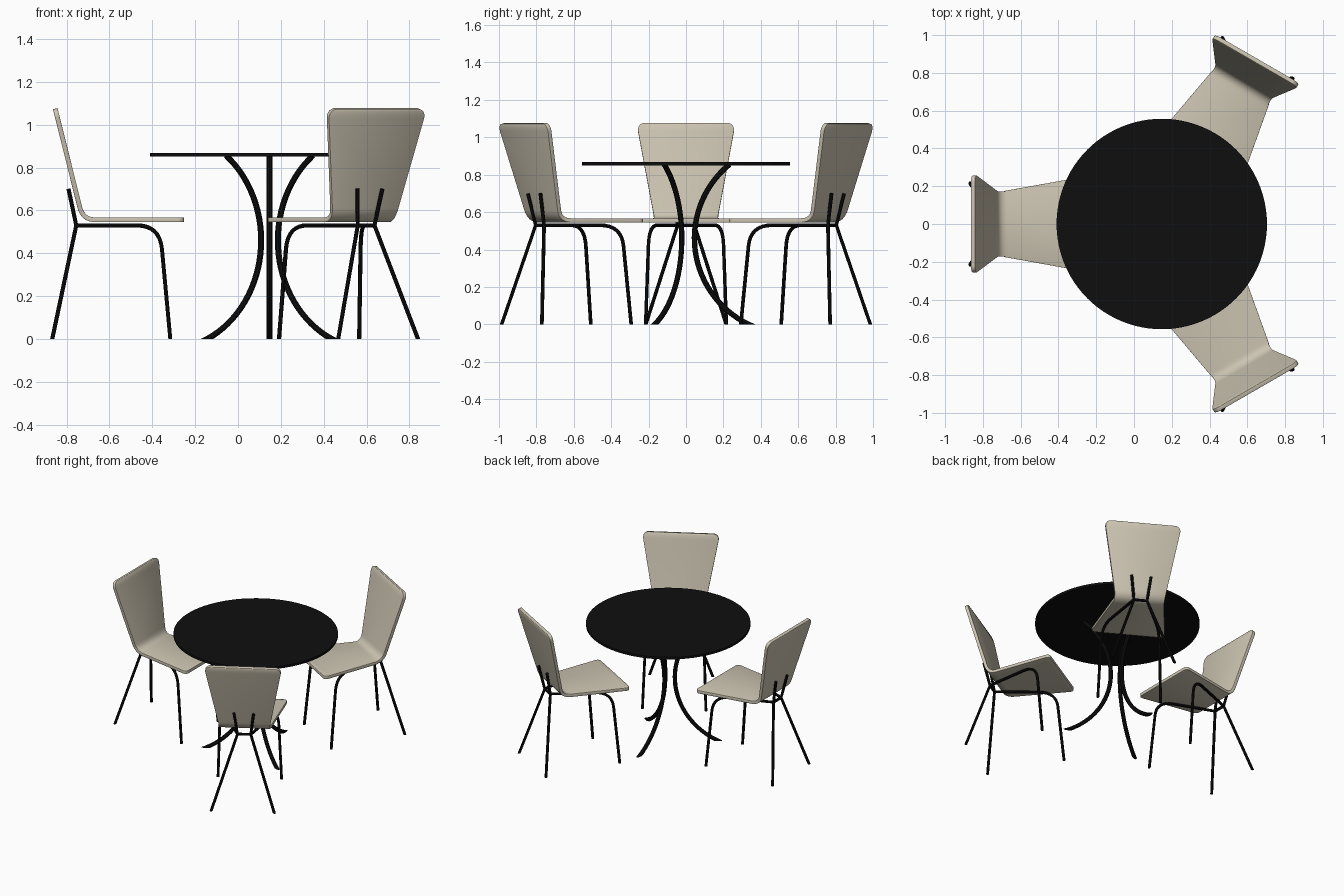
import bpy, bmesh
from math import pi, sin, cos, sqrt, asin, radians
from mathutils import Vector

cube = bpy.data.objects.get("Cube")
if cube:
    bpy.data.objects.remove(cube, do_unlink=True)

CENTRE = Vector((0.147, 0, 0))


def material(name, rgb):
    m = bpy.data.materials.new(name)
    m.use_nodes = True
    m.diffuse_color = (*rgb, 1)
    m.node_tree.nodes["Principled BSDF"].inputs["Base Color"].default_value = (*rgb, 1)
    return m


BLACK = material("black metal", (0.0045, 0.0045, 0.0045))
BEIGE = material("beige shell", (0.6, 0.55, 0.44))


def place(name, mesh, turn=0):
    """Stand a mesh at the table centre, turned about the vertical."""
    ob = bpy.data.objects.new(name, mesh)
    ob.location = CENTRE
    ob.rotation_euler.z = radians(turn)
    bpy.context.collection.objects.link(ob)
    return ob


def finish(bm, name, mat):
    bmesh.ops.recalc_face_normals(bm, faces=bm.faces)
    mesh = bpy.data.meshes.new(name)
    bm.to_mesh(mesh)
    bm.free()
    mesh.materials.clear()
    mesh.materials.append(mat)
    return mesh


def smooth(ob, angle=40):
    bpy.ops.object.select_all(action='DESELECT')
    ob.select_set(True)
    bpy.context.view_layer.objects.active = ob
    bpy.ops.object.shade_smooth_by_angle(angle=radians(angle))


def bend(a, corner, b, n=8):
    """Points rounding a corner from a to b."""
    a, c, b = Vector(a), Vector(corner), Vector(b)
    return [a * (1 - t) ** 2 + c * 2 * t * (1 - t) + b * t * t
            for t in (i / n for i in range(n + 1))]


def tubes(name, paths, radius):
    """Round bars along the paths, cut flat at the floor."""
    cu = bpy.data.curves.new(name, 'CURVE')
    cu.dimensions = '3D'
    cu.bevel_depth = radius
    cu.bevel_resolution = 2
    cu.use_fill_caps = True
    for path in paths:
        sp = cu.splines.new('POLY')
        sp.points.add(len(path) - 1)
        for p, co in zip(sp.points, path):
            p.co = (*co, 1)
    temp = bpy.data.objects.new(name, cu)
    bpy.context.collection.objects.link(temp)
    dg = bpy.context.evaluated_depsgraph_get()
    raw = bpy.data.meshes.new_from_object(temp.evaluated_get(dg))
    bpy.data.objects.remove(temp, do_unlink=True)
    bm = bmesh.new()
    bm.from_mesh(raw)
    bmesh.ops.remove_doubles(bm, verts=bm.verts, dist=0.0001)
    bmesh.ops.bisect_plane(bm, geom=bm.verts[:] + bm.edges[:] + bm.faces[:],
                           plane_co=(0, 0, 0), plane_no=(0, 0, 1), clear_inner=True)
    bmesh.ops.holes_fill(bm, edges=[e for e in bm.edges if e.is_boundary])
    return finish(bm, name, BLACK)


# Table top: thin round disc
bm = bmesh.new()
bmesh.ops.create_cone(bm, cap_ends=True, segments=96, radius1=0.557, radius2=0.557, depth=0.017)
bmesh.ops.translate(bm, verts=bm.verts, vec=(0, 0, 0.859))
smooth(place("table_top", finish(bm, "table_top", BLACK)))

# Table legs: three outward-curving arcs
R, MID_Z, MID_R = 0.51, 0.46, 0.045
low, high = -asin(0.487 / R), asin(0.395 / R)
arc = []
for i in range(33):
    a = low + (high - low) * i / 32
    arc.append(Vector((MID_R + R - R * cos(a), 0, MID_Z + R * sin(a))))
table_leg = tubes("table_leg", [arc], 0.0145)
for k, turn in enumerate((90, 210, 330)):
    smooth(place(f"table_leg_{k + 1}", table_leg, turn))

# Chair shell: seat swept up into the back, tapered to a waist at the bend
FRONT, BEND, SEAT_Z, TOP_X, TOP_Z = -0.399, -0.871, 0.556, -1.0, 1.075
SEAT_R, BACK_R = 0.03, 0.045


def corner(d, r):
    """Width lost to a rounded corner at distance d from the end."""
    return 0 if d >= r else r - sqrt(max(0, r * r - (r - d) ** 2))


def half_width(p):
    if p.z < SEAT_Z + 0.001:
        return max(0.172, 0.253 + 0.18 * (p.x - FRONT)) - corner(FRONT - p.x, SEAT_R)
    w = 0.172 + 0.086 * max(0, (p.z - 0.58) / (1.04 - 0.58))
    return w - corner(TOP_Z - p.z, BACK_R)


rounding = [1 - cos(pi / 2 * i / 6) for i in range(7)]
rise = (Vector((TOP_X, 0, TOP_Z)) - Vector((BEND, 0, SEAT_Z))).normalized()
rows = [Vector((FRONT - SEAT_R * t, 0, SEAT_Z)) for t in rounding]
rows += bend((BEND + 0.06, 0, SEAT_Z), (BEND, 0, SEAT_Z),
             Vector((BEND, 0, SEAT_Z)) + rise * 0.06)
rows += [Vector((TOP_X, 0, TOP_Z)) - rise * (BACK_R * t / rise.z) for t in reversed(rounding)]
bm = bmesh.new()
pairs = [[bm.verts.new((p.x, s * half_width(p), p.z)) for s in (-1, 1)] for p in rows]
for (a, b), (c, d) in zip(pairs, pairs[1:]):
    bm.faces.new((a, b, d, c))
shell = finish(bm, "chair_shell", BEIGE)

# Chair frame: rear legs with back stubs, cross bar, rails bending into front legs
HIP = 0.53
paths = [[(-0.902, -0.045, HIP), (-0.902, 0.045, HIP)]]
for s in (-1, 1):
    hip = Vector((-0.902, s * 0.045, HIP))
    foot = Vector((-1.014, s * 0.215, 0))
    paths.append([foot + (foot - hip) * 0.05, hip, Vector((-0.938, s * 0.067, 0.70))])
    ffoot = Vector((-0.463, s * 0.216, 0))
    knee = Vector((-0.502, s * 0.201, 0.42))
    paths.append([hip] + bend((-0.62, s * 0.155, HIP), (-0.513, s * 0.197, HIP), knee)
                 + [ffoot + (ffoot - knee) * 0.05])
frame = tubes("chair_frame", paths, 0.0098)

# Three chairs around the table
for k, turn in enumerate((0, 120, 240)):
    seat = place(f"chair_shell_{k + 1}", shell, turn)
    smooth(seat)
    mod = seat.modifiers.new("thickness", 'SOLIDIFY')
    mod.thickness, mod.offset = 0.022, 0
    mod = seat.modifiers.new("soft_edge", 'BEVEL')
    mod.width, mod.segments, mod.angle_limit = 0.005, 2, radians(50)
    smooth(place(f"chair_frame_{k + 1}", frame, turn))
